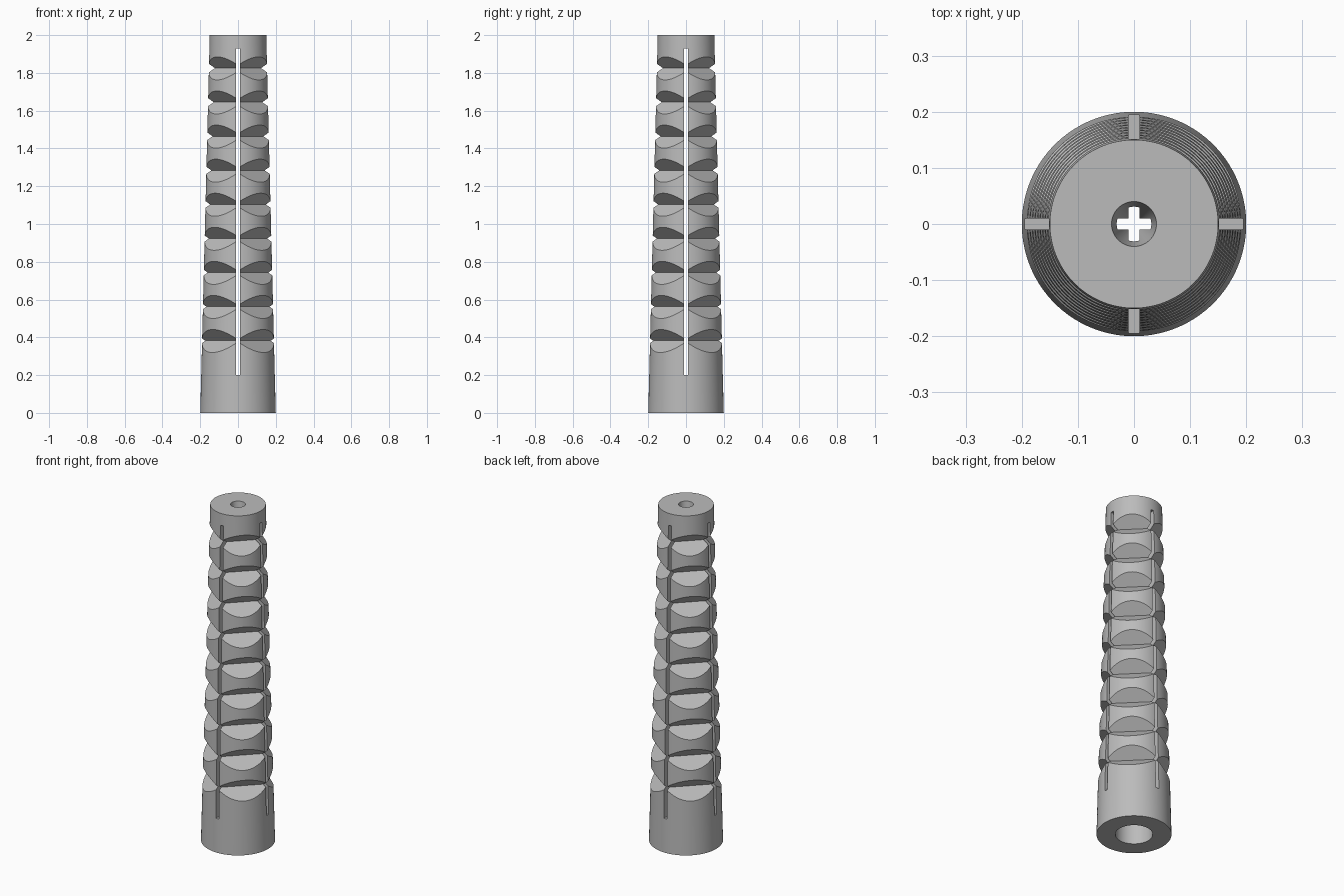
import bpy, bmesh
from math import pi, cos, sin
from mathutils import Matrix

cube = bpy.data.objects.get("Cube")
if cube:
    bpy.data.objects.remove(cube, do_unlink=True)

HEIGHT, BASE_R, TIP_R = 2.0, 0.2, 0.15
SEGMENTS = 96


def make_object(name, bm):
    bmesh.ops.recalc_face_normals(bm, faces=bm.faces)
    mesh = bpy.data.meshes.new(name)
    bm.to_mesh(mesh)
    bm.free()
    obj = bpy.data.objects.new(name, mesh)
    bpy.context.collection.objects.link(obj)
    return obj


def radius_at(z):
    return BASE_R + (TIP_R - BASE_R) * z / HEIGHT


def lathe(name, profile):
    # Closed (radius, z) loop swept around the z axis
    bm = bmesh.new()
    rings = []
    for i in range(SEGMENTS):
        a = 2 * pi * (i + 0.5) / SEGMENTS
        rings.append([bm.verts.new((r * cos(a), r * sin(a), z)) for r, z in profile])
    n = len(profile)
    for i in range(SEGMENTS):
        a, b = rings[i], rings[(i + 1) % SEGMENTS]
        for j in range(n):
            k = (j + 1) % n
            bm.faces.new((a[j], b[j], b[k], a[k]))
    return make_object(name, bm)


def slot_cutter(size):
    bm = bmesh.new()
    low, high = 0.2, 1.93
    bmesh.ops.create_cube(bm, size=1)
    bmesh.ops.scale(bm, vec=(*size, high - low), verts=bm.verts)
    bmesh.ops.translate(bm, vec=(0, 0, (low + high) / 2), verts=bm.verts)
    return make_object("slot_cutter", bm)


def notch_cutter(angle):
    # A column of V-shaped wedges facing one diagonal
    bm = bmesh.new()
    reach = 0.086
    for i in range(9):
        z = 0.382 + 0.1804 * i
        d = radius_at(z) - 0.061
        wedge = [(d, z), (d + reach, z + reach), (d + reach, z - reach)]
        face = bm.faces.new([bm.verts.new((u, -0.25, h)) for u, h in wedge])
        out = bmesh.ops.extrude_face_region(bm, geom=[face])
        verts = [v for v in out["geom"] if isinstance(v, bmesh.types.BMVert)]
        bmesh.ops.translate(bm, vec=(0, 0.5, 0), verts=verts)
    bmesh.ops.transform(bm, matrix=Matrix.Rotation(angle, 4, "Z"), verts=bm.verts)
    return make_object("notch_cutter", bm)


# Tapered sleeve with a bore that narrows to a neck and flares at the tip
plug = lathe("expansion_plug", [
    (BASE_R, 0), (TIP_R, HEIGHT), (0.04, HEIGHT), (0.014, 1.8), (0.1, 0.2), (0.1, 0)])

# Crossed slots and four columns of notches
cutters = [notch_cutter(pi / 4 + k * pi / 2) for k in range(4)]
cutters += [slot_cutter((0.02, 0.6)), slot_cutter((0.6, 0.02))]
for cutter in cutters:
    cutter.hide_render = True
    mod = plug.modifiers.new("cut", "BOOLEAN")
    mod.operation = "DIFFERENCE"
    mod.solver = "EXACT"
    mod.object = cutter

bpy.ops.object.select_all(action="DESELECT")
plug.select_set(True)
bpy.context.view_layer.objects.active = plug
for mod in list(plug.modifiers):
    bpy.ops.object.modifier_apply(modifier=mod.name)
for cutter in cutters:
    bpy.data.objects.remove(cutter, do_unlink=True)
bpy.ops.object.shade_smooth_by_angle(angle=pi / 9)

# Plain grey plastic
grey = bpy.data.materials.new("grey_plastic")
grey.use_nodes = True
color = (0.5, 0.5, 0.5, 1)
grey.diffuse_color = color
grey.node_tree.nodes["Principled BSDF"].inputs["Base Color"].default_value = color
plug.data.materials.clear()
plug.data.materials.append(grey)
